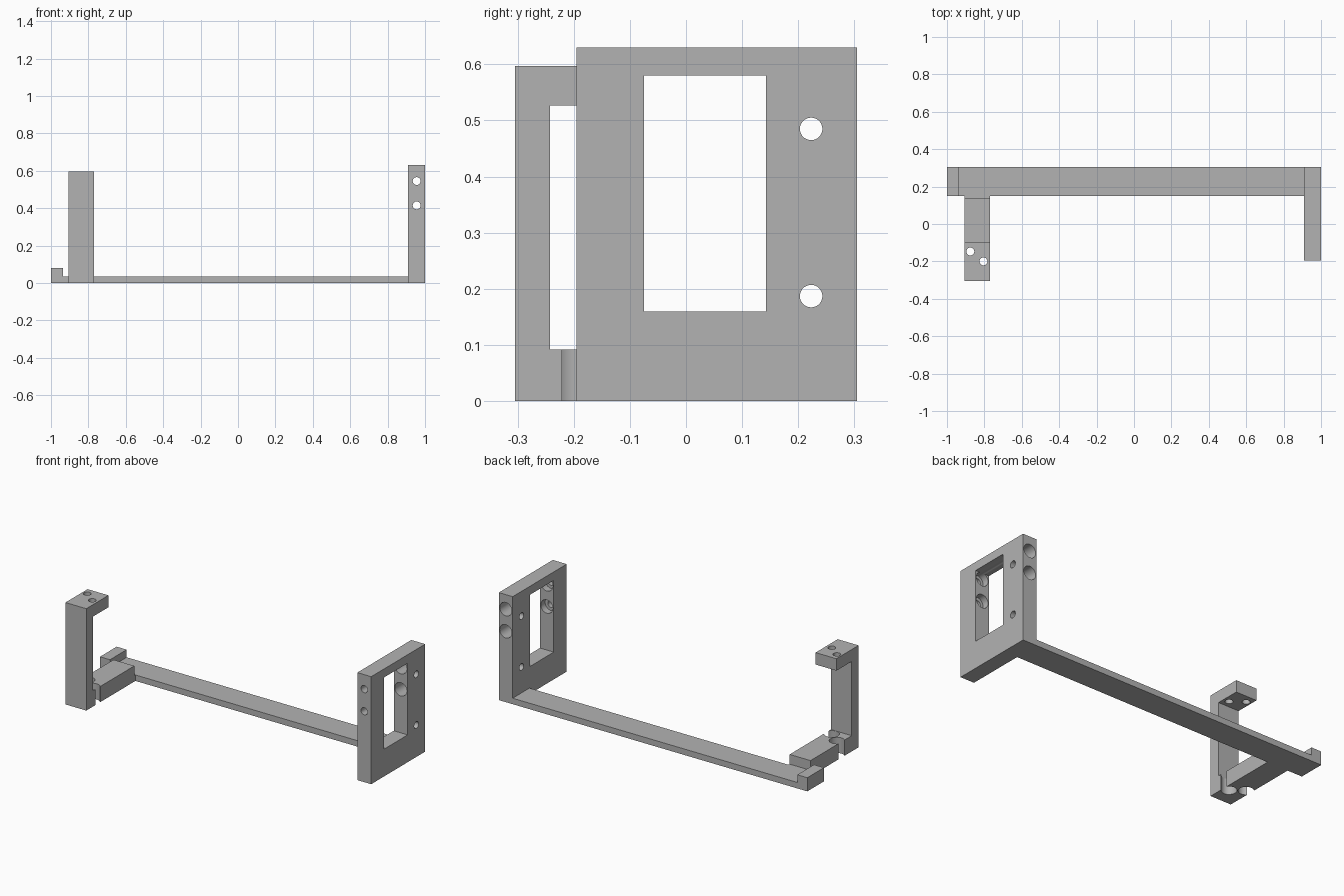
import bpy
import bmesh
from mathutils import Matrix, Vector

if "Cube" in bpy.data.objects:
    bpy.data.objects.remove(bpy.data.objects["Cube"])

# Single plain grey finish
GREY = (0.45, 0.45, 0.45, 1)
grey = bpy.data.materials.new("plain grey")
grey.diffuse_color = GREY
grey.use_nodes = True
grey.node_tree.nodes["Principled BSDF"].inputs["Base Color"].default_value = GREY


def make_object(name, bm):
    bmesh.ops.recalc_face_normals(bm, faces=bm.faces)
    mesh = bpy.data.meshes.new(name)
    bm.to_mesh(mesh)
    bm.free()
    mesh.materials.append(grey)
    obj = bpy.data.objects.new(name, mesh)
    bpy.context.collection.objects.link(obj)
    return obj


def extrude_profile(name, points, axis, start, end):
    """Extrude a flat outline along x or y; the second coordinate is z."""
    bm = bmesh.new()
    place = (lambda a, z: (start, a, z)) if axis == "x" else (lambda a, z: (a, start, z))
    face = bm.faces.new([bm.verts.new(place(a, z)) for a, z in points])
    step = Vector((end - start, 0, 0) if axis == "x" else (0, end - start, 0))
    moved = bmesh.ops.extrude_face_region(bm, geom=[face])["geom"]
    bmesh.ops.translate(bm, vec=step,
                        verts=[v for v in moved if isinstance(v, bmesh.types.BMVert)])
    return make_object(name, bm)


def box_profile(a0, a1, z0, z1):
    return [(a0, z0), (a1, z0), (a1, z1), (a0, z1)]


def drill(start, end, radius):
    """Round cutter running between two points."""
    start, end = Vector(start), Vector(end)
    way = end - start
    turn = way.to_track_quat("Z", "Y").to_matrix().to_4x4()
    bm = bmesh.new()
    bmesh.ops.create_cone(bm, cap_ends=True, segments=48, radius1=radius,
                          radius2=radius, depth=way.length,
                          matrix=Matrix.Translation((start + end) / 2) @ turn)
    return make_object("drill", bm)


def cut(obj, cutters):
    for cutter in cutters:
        cutter.hide_render = True
        mod = obj.modifiers.new("cut", "BOOLEAN")
        mod.operation = "DIFFERENCE"
        mod.solver = "EXACT"
        mod.object = cutter
    graph = bpy.context.evaluated_depsgraph_get()
    mesh = bpy.data.meshes.new_from_object(obj.evaluated_get(graph))
    obj.modifiers.clear()
    obj.data = mesh
    for cutter in cutters:
        bpy.data.objects.remove(cutter)


# Long rail with a raised stop at its right end
rail = extrude_profile("rail", [(-1, 0), (0.91, 0), (0.91, 0.035), (-0.935, 0.035),
                                (-0.935, 0.08), (-1, 0.08)], "y", 0.15, 0.305)

# Upright plate with window, side holes and stepped screw holes
plate = extrude_profile("end_plate", box_profile(-0.195, 0.305, 0, 0.63), "x", 0.91, 1)
cutters = [extrude_profile("window", box_profile(-0.075, 0.143, 0.16, 0.58), "x", 0.8, 1.1)]
for z in (0.187, 0.485):
    cutters.append(drill((0.8, 0.223, z), (1.1, 0.223, z), 0.02))
for z in (0.415, 0.545):
    cutters.append(drill((0.955, -0.3, z), (0.955, 0, z), 0.021))
    cutters.append(drill((0.955, -0.115, z), (0.955, 0.4, z), 0.039))
cut(plate, cutters)

# C-shaped bracket, with small holes above and wide open holes below
bracket = extrude_profile("hook_bracket", [
    (-0.305, 0), (0.15, 0), (0.15, 0.035), (0.14, 0.035), (0.14, 0.092),
    (-0.242, 0.092), (-0.242, 0.527), (-0.1, 0.527), (-0.1, 0.597), (-0.305, 0.597)],
    "x", -0.905, -0.77)
cutters = []
for x, y in ((-0.875, -0.147), (-0.805, -0.2)):
    cutters.append(drill((x, y, 0.4), (x, y, 0.7), 0.021))
    cutters.append(drill((x, y, -0.1), (x, y, 0.2), 0.041))
cut(bracket, cutters)

# Smooth hole walls, sharp edges
bpy.ops.object.select_all(action="DESELECT")
for obj in (rail, plate, bracket):
    obj.select_set(True)
bpy.context.view_layer.objects.active = plate
bpy.ops.object.shade_smooth_by_angle()
